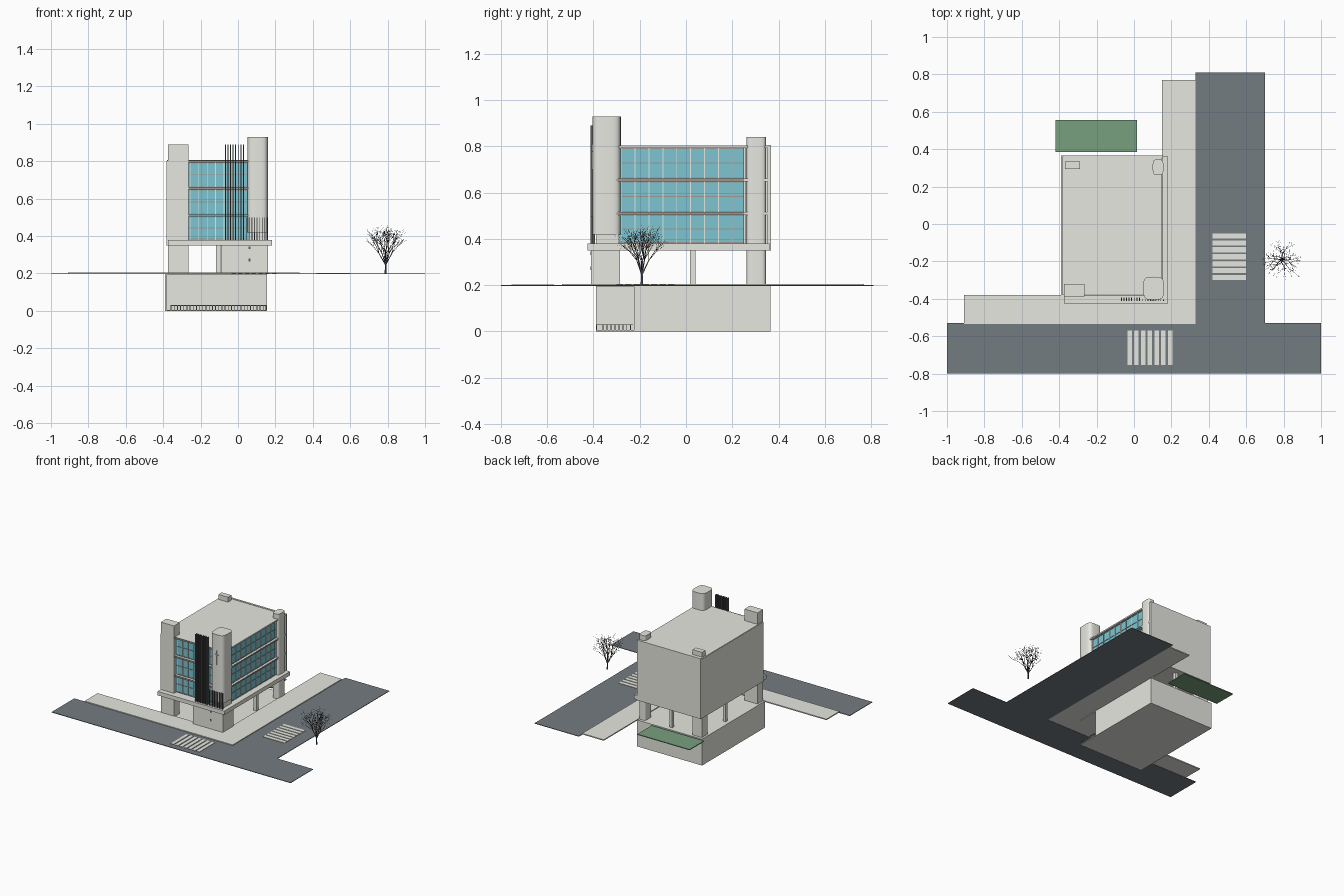
import bpy, bmesh, math, random
from mathutils import Vector

if "Cube" in bpy.data.objects:
    bpy.data.objects.remove(bpy.data.objects["Cube"])

random.seed(4)


def material(name, rgb):
    m = bpy.data.materials.new(name)
    m.diffuse_color = (*rgb, 1)
    m.use_nodes = True
    m.node_tree.nodes["Principled BSDF"].inputs["Base Color"].default_value = m.diffuse_color
    return m


PLASTER = material("pale_plaster", (0.80, 0.80, 0.75))
ASPHALT = material("asphalt", (0.175, 0.20, 0.218))
LAWN = material("lawn_green", (0.19, 0.35, 0.21))
GLASS = material("teal_glass", (0.20, 0.56, 0.65))
FRAME = material("frame_grey", (0.33, 0.31, 0.28))
DARK = material("dark_metal", (0.11, 0.11, 0.11))
BARK = material("bark", (0.08, 0.075, 0.07))


def finish(name, bm, mat):
    bmesh.ops.recalc_face_normals(bm, faces=bm.faces)
    mesh = bpy.data.meshes.new(name)
    bm.to_mesh(mesh)
    bm.free()
    ob = bpy.data.objects.new(name, mesh)
    mesh.materials.append(mat)
    bpy.context.collection.objects.link(ob)
    return ob


def boxes(name, mat, specs):
    """One object from several boxes given as (x0, x1, y0, y1, z0, z1)."""
    bm = bmesh.new()
    for x0, x1, y0, y1, z0, z1 in specs:
        for v in bmesh.ops.create_cube(bm, size=1)["verts"]:
            v.co = Vector((x1 if v.co.x > 0 else x0,
                           y1 if v.co.y > 0 else y0,
                           z1 if v.co.z > 0 else z0))
    return finish(name, bm, mat)


def prism(name, mat, outline, z0, z1, smooth=False):
    """Upright extrusion of a plan outline."""
    bm = bmesh.new()
    face = bm.faces.new([bm.verts.new((x, y, z0)) for x, y in outline])
    for v in bmesh.ops.extrude_face_region(bm, geom=[face])["geom"]:
        if isinstance(v, bmesh.types.BMVert):
            v.co.z = z1
    if not any(len(f.verts) == len(outline) and
               all(abs(v.co.z - z0) < 1e-6 for v in f.verts) for f in bm.faces):
        bm.faces.new([v for v in bm.verts if abs(v.co.z - z0) < 1e-6])
    ob = finish(name, bm, mat)
    if smooth:
        bpy.context.view_layer.objects.active = ob
        ob.select_set(True)
        bpy.ops.object.shade_smooth_by_angle(angle=math.radians(50))
        ob.select_set(False)
    return ob


def bulged(x0, x1, y0, y1, power=4.0, count=40):
    """Softly rounded rectangle (superellipse) outline."""
    pts = []
    for k in range(count):
        a = 2 * math.pi * k / count
        c, s = math.cos(a), math.sin(a)
        pts.append(((x0 + x1) / 2 + (x1 - x0) / 2 * math.copysign(abs(c) ** (2 / power), c),
                    (y0 + y1) / 2 + (y1 - y0) / 2 * math.copysign(abs(s) ** (2 / power), s)))
    return pts


# Streets, pavement, lawn
G = 0.2
prism("road", ASPHALT, [(-1, -.8), (1, -.8), (1, -.53), (.70, -.53), (.70, .81),
                        (.33, .81), (.33, -.53), (-1, -.53)], G - .004, G)
prism("pavement", PLASTER, [(-.91, -.535), (.33, -.535), (.33, .77), (.15, .77),
                            (.15, -.38), (-.91, -.38)], G - .002, G + .006)
boxes("lawn", LAWN, [(-.42, .017, .385, .557, G - .003, G + .003)])
boxes("crossing_front", PLASTER,
      [(-.035 + i * .036, -.011 + i * .036, -.755, -.57, G, G + .003) for i in range(7)])
boxes("crossing_side", PLASTER,
      [(.42, .60, -.30 + i * .037, -.272 + i * .037, G, G + .003) for i in range(7)])

# Basement with an open front bay and a low railing round it
boxes("basement", PLASTER, [(-.39, .155, -.225, .365, 0, G)])
boxes("basement_bay", PLASTER, [(-.39, .155, -.39, -.22, 0, .006),
                                (-.39, -.38, -.39, -.22, 0, G),
                                (-.39, .155, -.39, -.22, G - .006, G)])
rails = [(-.36, .15, -.388, -.384, .027, .031), (.148, .152, -.386, -.23, .027, .031)]
rails += [(-.36 + i * .017, -.356 + i * .017, -.388, -.384, .005, .03) for i in range(31)]
rails += [(.148, .152, -.36 + i * .017, -.356 + i * .017, .005, .03) for i in range(8)]
boxes("basement_railing", FRAME, rails)

# Open ground floor: piers and columns
boxes("entrance_block", PLASTER, [(-.09, .16, -.41, -.285, G, .36)])
boxes("ground_piers", PLASTER, [(-.375, -.265, -.385, -.32, G, .36),
                                (-.375, -.295, .28, .345, G, .36)])
boxes("ground_columns", PLASTER, [(x - .012, x + .012, y - .012, y + .012, G, .36)
                                  for x, y in [(-.105, .32), (.13, .03), (-.35, .03)]])
boxes("entrance_details", DARK, [(.055, .067, -.413, -.408, z, z + .015) for z in (.265, .33)])

# Upper storeys: projecting slab, solid back and left walls, core, roof
boxes("first_floor_slab", PLASTER, [(-.375, .183, -.425, .36, .35, .38)])
boxes("back_wall", PLASTER, [(-.38, .155, .352, .367, .35, .806)])
boxes("left_wall", PLASTER, [(-.382, -.365, -.38, .36, .35, .80)])
boxes("roof", PLASTER, [(-.38, .15, -.38, .36, .793, .803)])
boxes("floor_edges", PLASTER, [(-.37, .153, -.378, .36, z - .006, z + .006) for z in (.51, .655)])

# Glazing
FX0, FX1, FY = -.265, .07, -.36
SY0, SY1, SX = -.30, .25, .135
boxes("glazing", GLASS, [(-.37, SX, FY, SY1, .375, .797)])
boxes("inner_core", PLASTER, [(-.37, .09, SY1, .355, .375, .797)])
rails, posts = [], []
for z0, z1 in [(.38, .505), (.515, .65), (.66, .795)]:
    for z in (z0 + .004, (z0 + z1) / 2, z1 - .004):
        rails.append((FX0, FX1, FY - .003, FY + .002, z - .002, z + .002))
        rails.append((SX - .002, SX + .003, SY0, SY1, z - .002, z + .002))
    for i in range(8):
        x = FX0 + .01 + i * .045
        posts.append((x - .002, x + .002, FY - .004, FY + .002, z0, z1))
    for i in range(10):
        y = SY0 + .02 + i * .06
        posts.append((SX - .002, SX + .004, y - .002, y + .002, z0, z1))
boxes("window_rails", FRAME, rails)
boxes("window_posts", PLASTER, posts)
boxes("floor_trim", FRAME,
      [(FX0, FX1, -.381, -.377, z - .006, z + .006) for z in (.51, .655, .798)]
      + [(.152, .156, SY0, SY1, z - .005, z + .005) for z in (.51, .655)])

# Towers
boxes("left_tower", PLASTER, [(-.375, -.265, -.387, -.32, .38, .89)])
prism("corner_tower", PLASTER, bulged(.05, .16, -.405, -.282), .42, .93, True)
boxes("corner_tower_base", PLASTER, [(.06, .15, -.39, -.29, .38, .425)])
prism("rear_tower", PLASTER, bulged(.10, .157, .262, .345), G, .84, True)
boxes("roof_box", PLASTER, [(-.37, -.29, .295, .335, .80, .84)])
boxes("tower_cross", PLASTER, [(.103, .107, -.409, -.403, .70, .81),
                               (.089, .121, -.409, -.403, .775, .780)])

# Vertical fins, tall beside the tower and short below it
boxes("tall_fins", DARK, [(-.07 + i * .0138, -.065 + i * .0138, -.412, -.394, .38, .89)
                          for i in range(8)])
boxes("short_fins", DARK, [(.045 + i * .0138, .049 + i * .0138, -.412, -.404, .38, .50)
                           for i in range(9)])

# Bare tree
tree = bmesh.new()


def branch(start, direction, length, radius, level):
    end = start + direction * length
    side = direction.orthogonal().normalized()
    other = direction.cross(side)
    rings = []
    for p, r in ((start, radius), (end, radius * .65)):
        rings.append([tree.verts.new(p + r * (side * math.cos(a) + other * math.sin(a)))
                      for a in (0, 2.094, 4.189)])
    for i in range(3):
        j = (i + 1) % 3
        tree.faces.new((rings[0][i], rings[0][j], rings[1][j], rings[1][i]))
    if level == 0:
        return
    count = 8 if level == 4 else 3
    turn = random.uniform(0, 6.28)
    for k in range(count):
        a = turn + k * 2 * math.pi / count
        spread = random.uniform(.2, .65)
        new = (direction + spread * (side * math.cos(a) + other * math.sin(a))
               + Vector((0, 0, .08))).normalized()
        size = .07 if level == 4 else length * random.uniform(.6, .9)
        branch(end, new, size, radius * .52, level - 1)


branch(Vector((.79, -.19, G)), Vector((0, 0, 1)), .045, .0065, 4)
finish("tree", tree, BARK)
